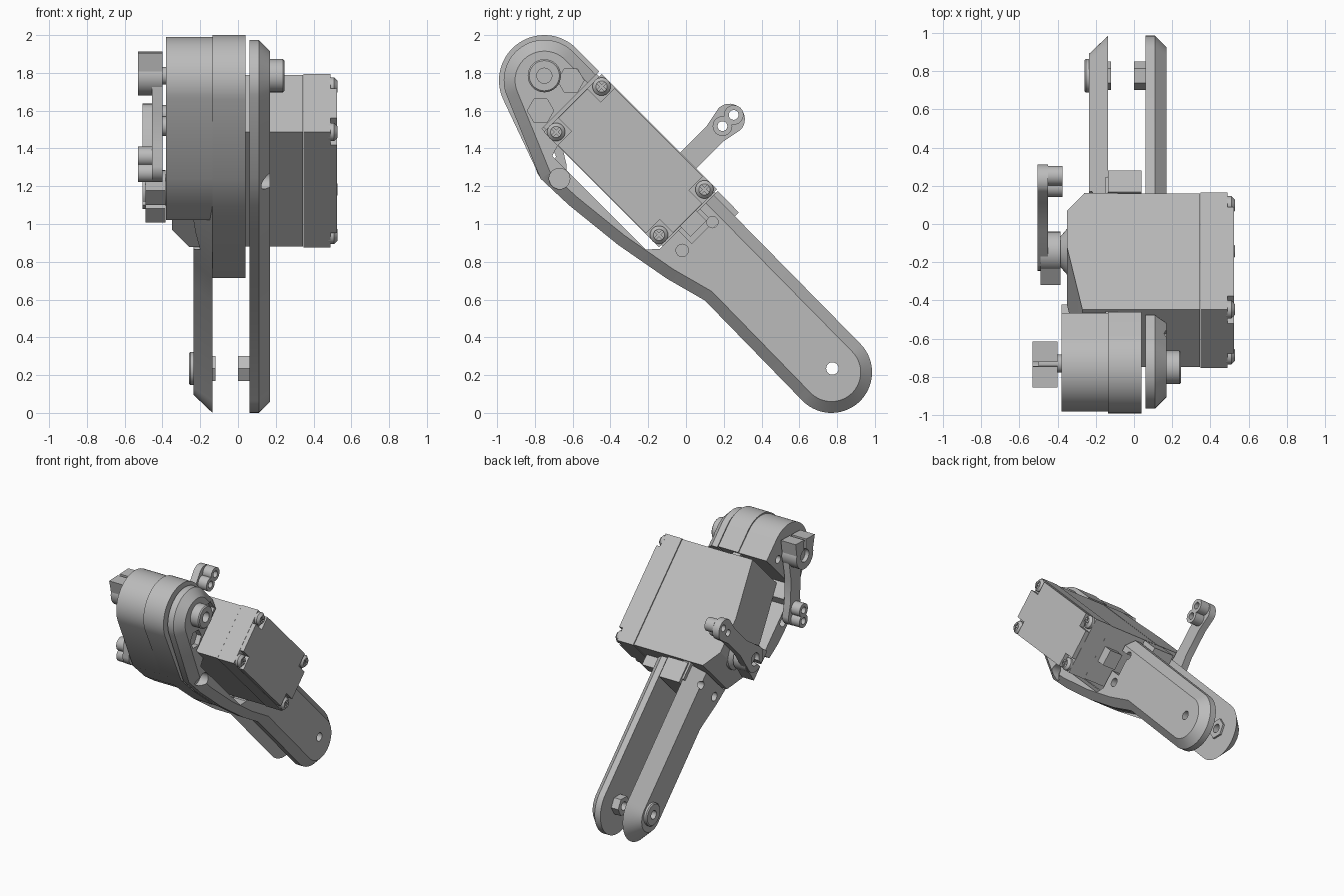
import bpy, bmesh, math
from mathutils import Vector

cube = bpy.data.objects.get("Cube")
if cube:
    bpy.data.objects.remove(cube)

grey = bpy.data.materials.new("plain_grey")
grey.use_nodes = True
grey.diffuse_color = (0.5, 0.5, 0.5, 1)
grey.node_tree.nodes["Principled BSDF"].inputs["Base Color"].default_value = (0.5, 0.5, 0.5, 1)

S = math.sqrt(0.5)
HEAD, FOOT, AXLE = (-0.75, 1.76), (0.77, 0.215), (-0.75, 1.785)
PIN = (0.775, 0.235)
parts = []


# servo coordinates: u along its length, v across it -> (y, z)
def uv(u, v):
    return (-0.295 + (u + v) * S, 1.335 + (v - u) * S)


def along_x(p, t):
    return Vector((t, p[0], p[1]))


def along_v(p, t):
    return Vector((p[1], *uv(p[0], t)))


def arc(c, r, start=0, end=360, n=32):
    full = end - start == 360
    steps = n if full else n - 1
    return [(c[0] + r * math.cos(math.radians(start + (end - start) * i / steps)),
             c[1] + r * math.sin(math.radians(start + (end - start) * i / steps)))
            for i in range(n)]


def rect(u0, u1, v0, v1):
    return [uv(u0, v0), uv(u1, v0), uv(u1, v1), uv(u0, v1)]


# extrude a profile from t0 to t1, with an optional chamfer on the t1 end
def solid(name, pts, t0, t1, place=along_x, inset=0, depth=0):
    bm = bmesh.new()
    direction = 1 if t1 > t0 else -1
    low = [bm.verts.new(place(p, t0)) for p in pts]
    high = [bm.verts.new(place(p, t1 - direction * depth)) for p in pts]
    n = len(pts)
    bm.faces.new(low)
    cap = bm.faces.new(high)
    for i in range(n):
        j = (i + 1) % n
        bm.faces.new((low[i], low[j], high[j], high[i]))
    bmesh.ops.recalc_face_normals(bm, faces=bm.faces)
    if inset:
        bmesh.ops.inset_region(bm, faces=[cap], thickness=inset, use_even_offset=True)
        for v in cap.verts:
            v.co.x += direction * depth
    mesh = bpy.data.meshes.new(name)
    bm.to_mesh(mesh)
    bm.free()
    mesh.materials.append(grey)
    ob = bpy.data.objects.new(name, mesh)
    bpy.context.collection.objects.link(ob)
    parts.append(ob)
    return ob


# subtract extruded profiles, each given as (points, t0, t1)
def cut(ob, *cutters):
    bpy.context.view_layer.objects.active = ob
    for pts, t0, t1 in cutters:
        tool = solid("cutter", pts, t0, t1)
        tool.hide_render = True
        mod = ob.modifiers.new("cut", "BOOLEAN")
        mod.operation, mod.solver, mod.object = "DIFFERENCE", "EXACT", tool
        bpy.ops.object.modifier_apply(modifier=mod.name)
        parts.remove(tool)
        bpy.data.objects.remove(tool)
    return ob


def hole(c, r, t0=-1, t1=1, n=24):
    return (arc(c, r, n=n), t0, t1)


# frame: two leg plates, a middle spacer and an outer head, all cradling the servo
belly = [(-0.77, 1.24), (-0.62, 1.1), (-0.36, 0.89), (-0.1, 0.71), (0.1, 0.595)]
pocket = ([uv(*p) for p in ((-0.45, 0.8), (-0.45, -0.21), (-0.33, -0.21), (-0.31, -0.275),
                            (0.39, -0.275), (0.44, -0.22), (0.44, 0.8))], -1, 1)
plate = arc(HEAD, 0.215, 45, 205) + belly + arc(FOOT, 0.215, 225, 405)
lower_holes = [hole((0.14, 1.01), 0.03), hole((-0.02, 0.86), 0.033)]

right_side = solid("leg_plate_left", plate, 0.06, 0.17, inset=0.06, depth=0.06)
cut(right_side, pocket, (rect(0.42, 0.54, -0.08, 0.08), 0, 1), *lower_holes,
    hole(PIN, 0.033), hole((-0.67, 1.24), 0.055, 0.1, 1),
    hole((-0.61, 1.76), 0.07, 0.13, 1, 6), hole((-0.77, 1.6), 0.07, 0.13, 1, 6))

left_side = solid("leg_plate_right", plate, -0.135, -0.235, inset=0.095, depth=0.1)
cut(left_side, pocket, *lower_holes, hole(PIN, 0.033))

spacer = arc(HEAD, 0.24, 45, 205) + belly[:3] + [(-0.06, 0.715), uv(0.6, 0.213)]
cut(solid("frame_spacer", spacer, -0.135, 0.04), pocket, *lower_holes)

outer = arc(HEAD, 0.23, 45, 205) + belly[:2] + [(-0.5, 1.02), (-0.41, 1.08), uv(-0.44, -0.2), uv(-0.44, 0.21)]
cut(solid("frame_head", outer, -0.13, -0.38), pocket, hole((-0.61, 1.76), 0.03, -1, -0.3),
    hole((-0.67, 1.24), 0.035, -1, -0.3))

# pivots at head and foot
cut(solid("head_boss", arc(AXLE, 0.088), 0.12, 0.245, inset=0.008, depth=0.008),
    hole(AXLE, 0.04, 0.15, 1))
cut(solid("foot_nut_left", arc(PIN, 0.075, n=6), 0.06, 0.0), hole(PIN, 0.033))
cut(solid("foot_nut_right", arc(PIN, 0.075, n=6), -0.14, -0.12), hole(PIN, 0.033))
cut(solid("foot_boss", arc(PIN, 0.088), -0.2, -0.26, inset=0.008, depth=0.008), hole(PIN, 0.033))

# servo: sloped gear case, middle case, lower case, lid
gear = [(0.43, -0.085), (0.43, -0.26), (0.3, -0.35), (0.03, -0.35), (-0.43, -0.27), (-0.43, -0.085)]
solid("servo_gear_case", gear, -0.215, 0.215, along_v)
solid("servo_middle_case", rect(-0.428, 0.428, -0.213, 0.213), -0.085, 0.345)
solid("servo_lower_case", rect(-0.432, 0.432, -0.217, 0.217), 0.348, 0.49)
lid = [uv(*p) for p in ((-0.33, -0.213), (0.33, -0.213), (0.33, -0.11), (0.43, -0.11),
                        (0.43, 0.11), (0.33, 0.11), (0.33, 0.213), (-0.33, 0.213),
                        (-0.33, 0.11), (-0.43, 0.11), (-0.43, -0.11), (-0.33, -0.11))]
solid("servo_lid", lid, 0.48, 0.523)
solid("servo_flange", rect(-0.565, 0.565, -0.2, 0.2), -0.15, -0.085)
solid("servo_cable_block", rect(0.42, 0.51, -0.06, 0.06), 0.2, 0.31)

# lid screws with crossed slots
for u in (-0.385, 0.385):
    for v in (-0.17, 0.17):
        y, z = uv(u, v)
        screw = solid("lid_screw", arc((y, z), 0.048, n=24), 0.48, 0.527, inset=0.018, depth=0.018)
        cut(screw, (rect(u - 0.028, u + 0.028, v - 0.006, v + 0.006), 0.512, 1),
            (rect(u - 0.006, u + 0.006, v - 0.028, v + 0.028), 0.512, 1))


# clamp arm: split hub, tapered bar and a double-holed end
def arm(name, c, degrees, length, hub, bar, boss):
    d = Vector((math.cos(math.radians(degrees)), math.sin(math.radians(degrees))))
    side = Vector((-d.y, d.x))

    def at(a, b):
        return tuple(Vector(c) + d * a + side * b)

    slot = ([at(0, -0.012), at(0, 0.012), at(-0.3, 0.012), at(-0.3, -0.012)], -1, 1)
    bore = hole(c, 0.05)
    cut(solid(name + "_hub", arc(c, 0.105), *hub), bore, slot)
    ears = [at(-0.02, -0.1), at(-0.125, -0.12), at(-0.125, 0.12), at(-0.02, 0.1)]
    cut(solid(name + "_clamp_ears", ears, *hub), bore, slot)
    end = at(length, 0)
    pins = [at(length - 0.042, 0), at(length + 0.042, 0)]
    holes = [hole(p, 0.026) for p in pins]
    profile = arc(c, 0.1, degrees + 90, degrees + 270, 16)
    profile += [at(length * 0.4, -0.06), at(length - 0.1, -0.06)]
    profile += arc(at(length + 0.01, 0), 0.082, degrees - 90, degrees + 90, 16)
    profile += [at(length - 0.1, 0.06), at(length * 0.4, 0.06)]
    cut(solid(name + "_bar", profile, *bar), bore, slot, *holes)
    for p, h in zip(pins, holes):
        cut(solid(name + "_end_boss", arc(p, 0.052, n=24), *boss), h)


arm("head_arm", (-0.73, 1.785), -88, 0.47, (-0.53, -0.4), (-0.455, -0.4), (-0.455, -0.53))
arm("servo_arm", (-0.145, 1.18), 45, 0.52, (-0.49, -0.385), (-0.505, -0.45), (-0.45, -0.375))

# shafts holding the arms
solid("head_shaft", arc((-0.73, 1.785), 0.047, n=20), -0.3, -0.5)
solid("servo_shaft", arc((-0.145, 1.18), 0.047, n=20), -0.3, -0.47)
solid("servo_collar", arc((-0.145, 1.18), 0.12), -0.33, -0.385, inset=0.04, depth=0.035)

# smooth rounded walls, sharp edges kept
bpy.ops.object.select_all(action="DESELECT")
for ob in parts:
    ob.select_set(True)
bpy.context.view_layer.objects.active = parts[0]
bpy.ops.object.shade_smooth_by_angle(angle=math.radians(25))
